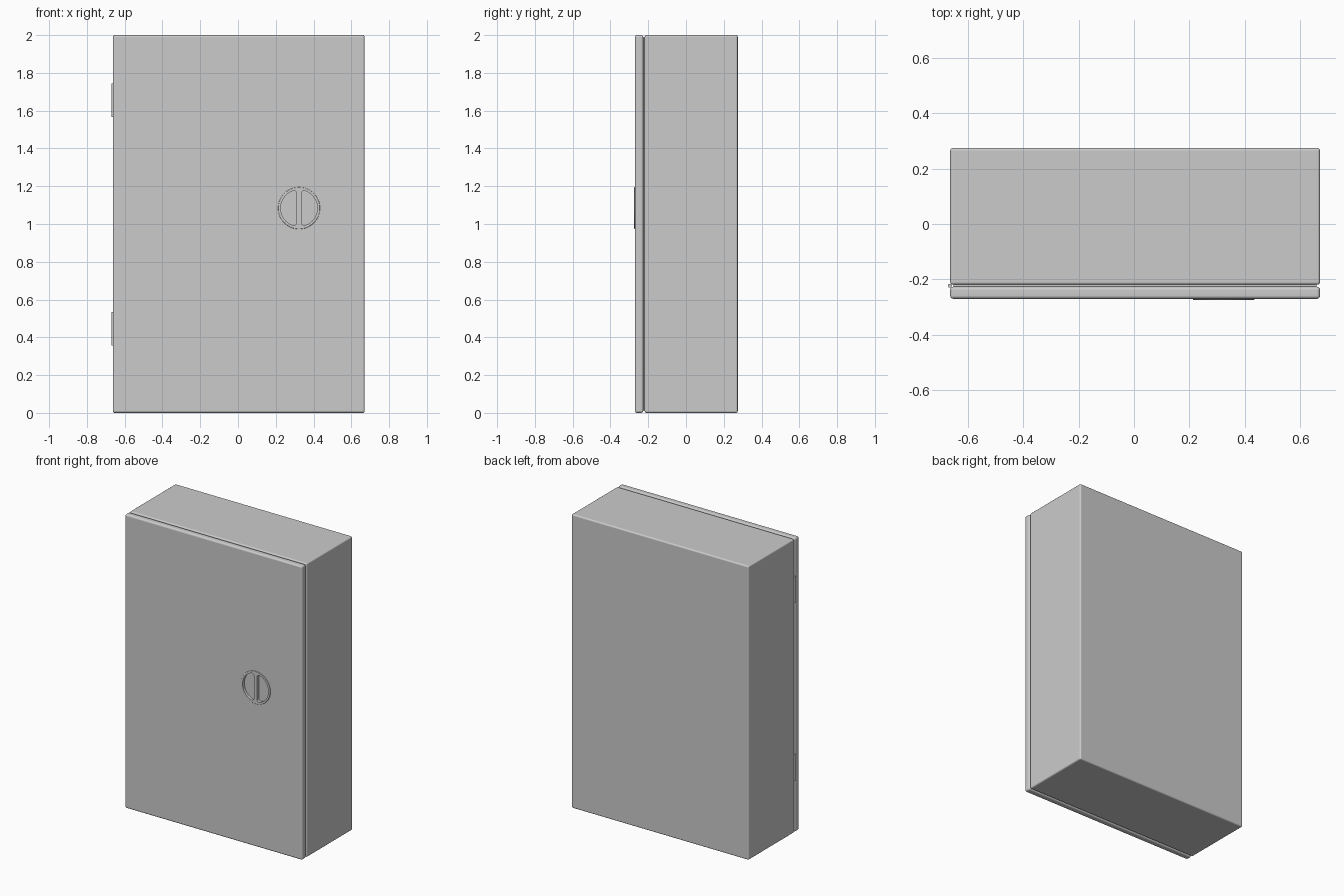
import bpy, bmesh, math
from mathutils import Vector

if "Cube" in bpy.data.objects:
    bpy.data.objects.remove(bpy.data.objects["Cube"])

LEFT, RIGHT = -0.663, 0.671          # cabinet sides
LOCK_X, LOCK_Z, LOCK_R = 0.323, 1.084, 0.111


def make(name, bm):
    bmesh.ops.recalc_face_normals(bm, faces=bm.faces)
    mesh = bpy.data.meshes.new(name)
    bm.to_mesh(mesh)
    bm.free()
    ob = bpy.data.objects.new(name, mesh)
    bpy.context.collection.objects.link(ob)
    return ob


def activate(ob):
    bpy.ops.object.select_all(action='DESELECT')
    ob.select_set(True)
    bpy.context.view_layer.objects.active = ob


def box(name, lo, hi, bevel=0.0):
    bm = bmesh.new()
    bmesh.ops.create_cube(bm, size=1)
    for v in bm.verts:
        v.co = Vector(((l + h) / 2 + c * (h - l)) for l, h, c in zip(lo, hi, v.co))
    if bevel:
        bmesh.ops.bevel(bm, geom=bm.edges[:], offset=bevel, segments=4,
                        profile=0.5, affect='EDGES')
    return make(name, bm)


def prism(name, pts, y_front, y_back, corner=0.0, rim=0.0):
    """Extrude an x/z outline along y, with optional rounded corners and front rim."""
    bm = bmesh.new()
    face = bm.faces.new([bm.verts.new((x, y_front, z)) for x, z in pts])
    if corner:
        bmesh.ops.bevel(bm, geom=[bm.verts[:][0], bm.verts[:][-1]], offset=corner,
                        segments=5, profile=0.5, affect='VERTICES')
    ext = bmesh.ops.extrude_face_region(bm, geom=bm.faces[:], use_keep_orig=True)
    for v in ext['geom']:
        if isinstance(v, bmesh.types.BMVert):
            v.co.y = y_back
    if rim:
        edges = [e for e in bm.edges if all(abs(v.co.y - y_front) < 1e-6 for v in e.verts)]
        bmesh.ops.bevel(bm, geom=edges, offset=rim, segments=3, profile=0.5, affect='EDGES')
    return make(name, bm)


def half_round(side, r=0.097, half_bar=0.012, corner=0.016, n=24):
    """D-shaped outline beside the grip bar, with softened corners."""
    inner = half_bar + corner
    rr = r - corner
    a = math.acos(inner / rr)
    out = []
    h = rr * math.sin(a)
    for i in range(7):                      # lower corner
        t = math.pi + (math.pi - a) * i / 6
        out.append((inner + corner * math.cos(t), -h + corner * math.sin(t)))
    for i in range(1, n):                   # outer arc
        t = -a + 2 * a * i / n
        out.append((r * math.cos(t), r * math.sin(t)))
    for i in range(7):                      # upper corner
        t = a + (math.pi - a) * i / 6
        out.append((inner + corner * math.cos(t), h + corner * math.sin(t)))
    return [(LOCK_X + side * x, LOCK_Z + z) for x, z in out]


# Main shell, recessed seal and door
body = box("cabinet_body", (LEFT, -0.219, 0), (RIGHT, 0.274, 2), 0.01)
seal = box("door_seal", (LEFT + 0.012, -0.235, 0.012), (RIGHT - 0.012, -0.205, 1.988))
door = box("door", (LEFT, -0.270, 0), (RIGHT, -0.226, 2), 0.012)

# Round lock plate, slightly proud of the door
circle = [(LOCK_X + LOCK_R * math.cos(t * math.tau / 64),
           LOCK_Z + LOCK_R * math.sin(t * math.tau / 64)) for t in range(64)]
lock = prism("lock_plate", circle, -0.274, -0.262, rim=0.003)

# Two half-round finger pockets, leaving the grip bar between them
cutters = [prism("pocket_cutter", half_round(s), -0.3, -0.255) for s in (-1, 1)]
for ob in (door, lock):
    activate(ob)
    for cutter in cutters:
        mod = ob.modifiers.new("pocket", 'BOOLEAN')
        mod.operation, mod.solver, mod.object = 'DIFFERENCE', 'EXACT', cutter
        bpy.ops.object.modifier_apply(modifier=mod.name)
for cutter in cutters:
    bpy.data.objects.remove(cutter)

# Hinge barrels on the left edge
hinges = []
for name, z0, z1 in (("lower_hinge", 0.357, 0.533), ("upper_hinge", 1.567, 1.744)):
    bpy.ops.mesh.primitive_cylinder_add(vertices=24, radius=0.007, depth=z1 - z0,
                                        location=(LEFT - 0.001, -0.2225, (z0 + z1) / 2))
    bpy.context.object.name = name
    hinges.append(bpy.context.object)

# Smooth shading with flat panels
for ob in [body, door, lock] + hinges:
    activate(ob)
    bpy.ops.object.shade_smooth_by_angle(angle=math.radians(40))
    ob.modifiers.new("flat_panels", 'WEIGHTED_NORMAL').keep_sharp = True
